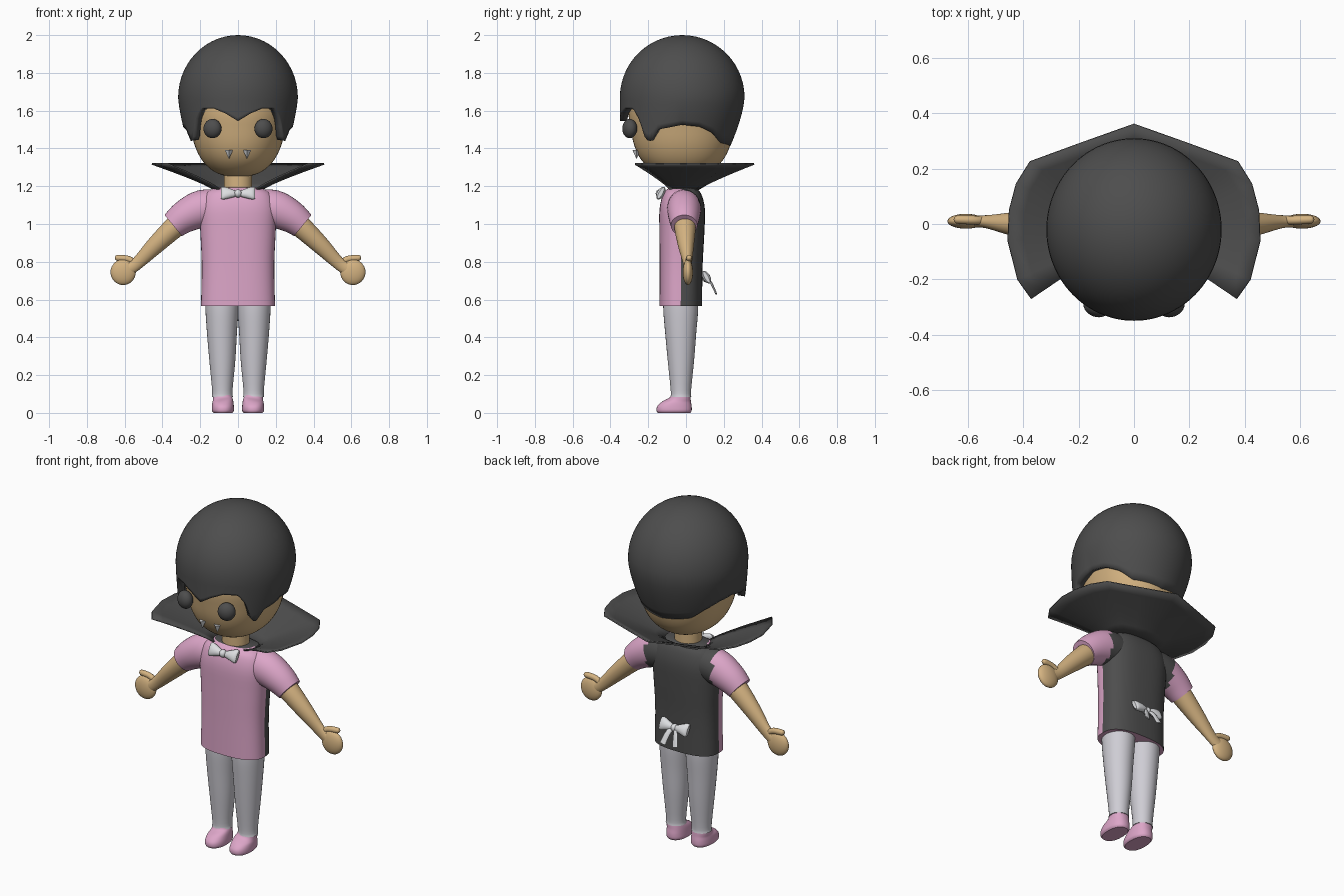
import bpy, bmesh, math
from mathutils import Matrix, Vector

if "Cube" in bpy.data.objects:
    bpy.data.objects.remove(bpy.data.objects["Cube"])


def material(name, rgb):
    m = bpy.data.materials.new(name)
    m.diffuse_color = (*rgb, 1)
    m.use_nodes = True
    m.node_tree.nodes["Principled BSDF"].inputs["Base Color"].default_value = m.diffuse_color
    return m


DARK = material("charcoal", (0.075, 0.075, 0.075))
SKIN = material("tan skin", (0.66, 0.45, 0.22))
PINK = material("pink cloth", (0.72, 0.38, 0.58))
GREY = material("pale grey cloth", (0.62, 0.61, 0.66))
WHITE = material("off white", (0.72, 0.73, 0.75))


def finish(bm, name, mats, mirror=False, rule=None, loc=(0, 0, 0), rot=(0, 0, 0), solid=0, angle=45):
    bmesh.ops.recalc_face_normals(bm, faces=bm.faces)
    for f in bm.faces:
        f.smooth = True
        if rule and rule(f.calc_center_median()):
            f.material_index = 1
    me = bpy.data.meshes.new(name)
    bm.to_mesh(me)
    bm.free()
    me.set_sharp_from_angle(angle=math.radians(angle))
    for m in mats:
        me.materials.append(m)
    ob = bpy.data.objects.new(name, me)
    bpy.context.collection.objects.link(ob)
    ob.location, ob.rotation_euler = loc, rot
    if mirror:
        ob.modifiers.new("Mirror", "MIRROR").use_mirror_merge = False
    if solid:
        s = ob.modifiers.new("Solidify", "SOLIDIFY")
        s.thickness, s.offset = solid, -1
    return ob


def spline(pts, steps):
    """Catmull-Rom through the given stations."""
    v = [Vector(p) for p in pts]
    v = [v[0]] + v + [v[-1]]
    out = []
    for i in range(1, len(v) - 2):
        a, b, c, d = v[i - 1:i + 3]
        for k in range(steps):
            t = k / steps
            out.append(0.5 * (2 * b + (c - a) * t + (2 * a - 5 * b + 4 * c - d) * t * t
                              + (3 * b - a - 3 * c + d) * t ** 3))
    return out + [v[-2]]


def tube(name, mats, pts, power=2.0, segs=32, steps=4, **kw):
    """Loft along a path in the xz plane; stations are (x, y, z, radius, y radius)."""
    st = spline(pts, steps)
    bm = bmesh.new()
    rings = []
    for i, s in enumerate(st):
        a, b = st[max(i - 1, 0)], st[min(i + 1, len(st) - 1)]
        t = Vector((b[0] - a[0], 0, b[2] - a[2])).normalized()
        u = Vector((t.z, 0, -t.x))
        ring = []
        for k in range(segs):
            ang = 2 * math.pi * k / segs
            c, n = math.cos(ang), math.sin(ang)
            c = math.copysign(abs(c) ** (2 / power), c)
            n = math.copysign(abs(n) ** (2 / power), n)
            ring.append(bm.verts.new(Vector(s[:3]) + u * s[3] * c + Vector((0, s[4] * n, 0))))
        rings.append(ring)
    for r, q in zip(rings, rings[1:]):
        for k in range(segs):
            j = (k + 1) % segs
            bm.faces.new((r[k], r[j], q[j], q[k]))
    bm.faces.new(rings[0])
    bm.faces.new(rings[-1])
    return finish(bm, name, mats, **kw)


def ball(name, mat, centre, size, turn=0, **kw):
    bm = bmesh.new()
    mtx = Matrix.Translation(centre) @ Matrix.Rotation(turn, 4, "Z") @ Matrix.Diagonal((*size, 1))
    bmesh.ops.create_uvsphere(bm, u_segments=28, v_segments=16, radius=1, matrix=mtx)
    return finish(bm, name, [mat], **kw)


# Shirt: pink front, dark back panel reaching over the shoulders
tube("shirt", [PINK, DARK], [
    (0, -.028, .565, .196, .113), (0, -.026, .78, .192, .114), (0, -.022, .95, .199, .119),
    (0, -.02, 1.08, .203, .12), (0, -.02, 1.16, .175, .1), (0, -.02, 1.192, .12, .07)],
    power=2.6, segs=48, rule=lambda c: c.y > -.022)
tube("sleeve", [PINK, DARK], [
    (.08, -.01, 1.085, .095, .085), (.19, -.01, 1.08, .1, .09), (.28, -.01, 1.04, .087, .083),
    (.343, -.01, .992, .072, .07)],
    mirror=True, rule=lambda c: c.y > -.012 and c.x < .215)

# Arms and hands
tube("arm", [SKIN], [
    (.29, -.006, 1.02, .06, .058), (.345, -.005, .975, .057, .056), (.44, 0, .885, .047, .042),
    (.53, .008, .795, .034, .024), (.58, .01, .76, .035, .022)], mirror=True)
ball("hand", SKIN, (.608, .01, .745), (.067, .027, .068), mirror=True)
tube("thumb", [SKIN], [
    (.54, .012, .79, .015, .015), (.58, .014, .814, .017, .016), (.635, .016, .82, .016, .015),
    (.648, .016, .82, .01, .01), (.652, .016, .82, .002, .002)], segs=16, mirror=True)

# Trousers and shoes
tube("trouser_leg", [GREY], [
    (.085, -.028, .62, .088, .092), (.085, -.028, .54, .087, .092), (.085, -.028, .42, .079, .082),
    (.083, -.027, .28, .069, .07), (.083, -.027, .12, .054, .054), (.083, -.027, .085, .056, .055)],
    mirror=True)
tube("shoe", [PINK], [
    (.08, -.063, 0, .05, .086), (.08, -.063, .012, .058, .093), (.08, -.061, .035, .058, .091),
    (.08, -.05, .06, .055, .076), (.082, -.032, .08, .051, .056), (.083, -.028, .095, .049, .05)],
    power=2.3, mirror=True)

# Head and neck
tube("neck", [SKIN], [(0, -.02, 1.14, .075, .07), (0, -.02, 1.3, .075, .07)], steps=1)
tube("head", [SKIN], [
    (0, -.02, 1.252, .05, .06), (0, -.02, 1.263, .095, .11), (0, -.02, 1.29, .145, .165),
    (0, -.02, 1.34, .192, .217), (0, -.02, 1.41, .227, .252), (0, -.02, 1.5, .25, .272),
    (0, -.02, 1.62, .268, .285), (0, -.02, 1.76, .24, .25), (0, -.02, 1.88, .14, .14)],
    power=2.15, segs=48)
ball("eye", DARK, (.135, -.298, 1.505), (.049, .038, .051), turn=.35, mirror=True)

# Fangs
bm = bmesh.new()
bmesh.ops.create_cone(bm, cap_ends=True, segments=4, radius1=.001, radius2=.021, depth=.045,
                      matrix=Matrix.Translation((.048, -.262, 1.368)))
finish(bm, "fang", [WHITE], mirror=True, angle=20)

# Hair: dome whose lower edge follows a hairline (degrees from front, height)
HAIRLINE = [(0, 1.545), (12, 1.585), (24, 1.612), (38, 1.61), (46, 1.55), (52, 1.445), (57, 1.44),
            (66, 1.5), (90, 1.525), (108, 1.515), (125, 1.48), (140, 1.43), (180, 1.41)]


def hairline(deg):
    for (a, za), (b, zb) in zip(HAIRLINE, HAIRLINE[1:]):
        if deg <= b:
            return za + (zb - za) * (deg - a) / (b - a)
    return HAIRLINE[-1][1]


bm = bmesh.new()
N, LOW, HIGH = 120, 6, 14
columns = []
for k in range(N):
    deg = 360 * k / N
    phi = math.radians(deg)
    zb = hairline(min(deg, 360 - deg))
    front = max(0, math.cos(phi)) ** .6
    col = []
    for i in range(LOW + HIGH):
        if i < LOW:
            z = zb + (1.67 - zb) * i / LOW
            f = 1 - 1.75 * (1.67 - z) ** 1.5 * (1 - front)
        else:
            a = math.pi / 2 * (i - LOW) / HIGH
            z, f = 1.67 + .33 * math.sin(a), math.cos(a)
        col.append(bm.verts.new((.317 * f * math.sin(phi), -.02 - .33 * f * math.cos(phi), z)))
    columns.append(col)
top = bm.verts.new((0, -.02, 2))
for k in range(N):
    c, d = columns[k], columns[(k + 1) % N]
    for i in range(LOW + HIGH - 1):
        bm.faces.new((c[i], d[i], d[i + 1], c[i + 1]))
    bm.faces.new((c[-1], d[-1], top))
finish(bm, "hair", [DARK], solid=.04, angle=60)

# Flared collar, open at the front: (rim x, rim y, neck x, neck y) from back to front
HALF = [(0, .36, 0, .06), (.19, .292, .05, .058), (.375, .225, .1, .045), (.425, .145, .118, .02),
        (.45, .05, .122, 0), (.455, -.06, .122, -.03), (.42, -.2, .11, -.06), (.37, -.27, .09, -.08)]
bm = bmesh.new()
rows = []
for p in [(-a, b, -c, d) for a, b, c, d in HALF[:0:-1]] + HALF:
    row = []
    for i in range(7):
        t = i / 6
        row.append(bm.verts.new((p[2] + (p[0] - p[2]) * t, p[3] + (p[1] - p[3]) * t,
                                 1.185 + .137 * t ** .85)))
    rows.append(row)
for r, q in zip(rows, rows[1:]):
    for i in range(6):
        bm.faces.new((r[i], q[i], q[i + 1], r[i + 1]))
finish(bm, "collar", [DARK], solid=.008)


# Bows: two flared loops, a knot and optional tails
def bow(name, loc, rot, tails):
    tube(name + "_loop", [WHITE], [
        (.008, 0, 0, .014, .012), (.04, 0, .002, .026, .02), (.075, 0, .004, .037, .019),
        (.09, 0, .004, .034, .01)], segs=16, mirror=True, loc=loc, rot=rot)
    ball(name + "_knot", WHITE, (0, -.004, 0), (.02, .022, .022), loc=loc, rot=rot)
    if tails:
        tube(name + "_tail", [WHITE], [
            (.005, 0, 0, .01, .006), (.025, .025, -.03, .015, .006), (.04, .05, -.085, .018, .005)],
            segs=12, mirror=True, loc=loc)


bow("bow_tie", (0, -.135, 1.16), (-.5, 0, 0), False)
bow("back_bow", (0, .11, .715), (.5, 0, 0), True)
